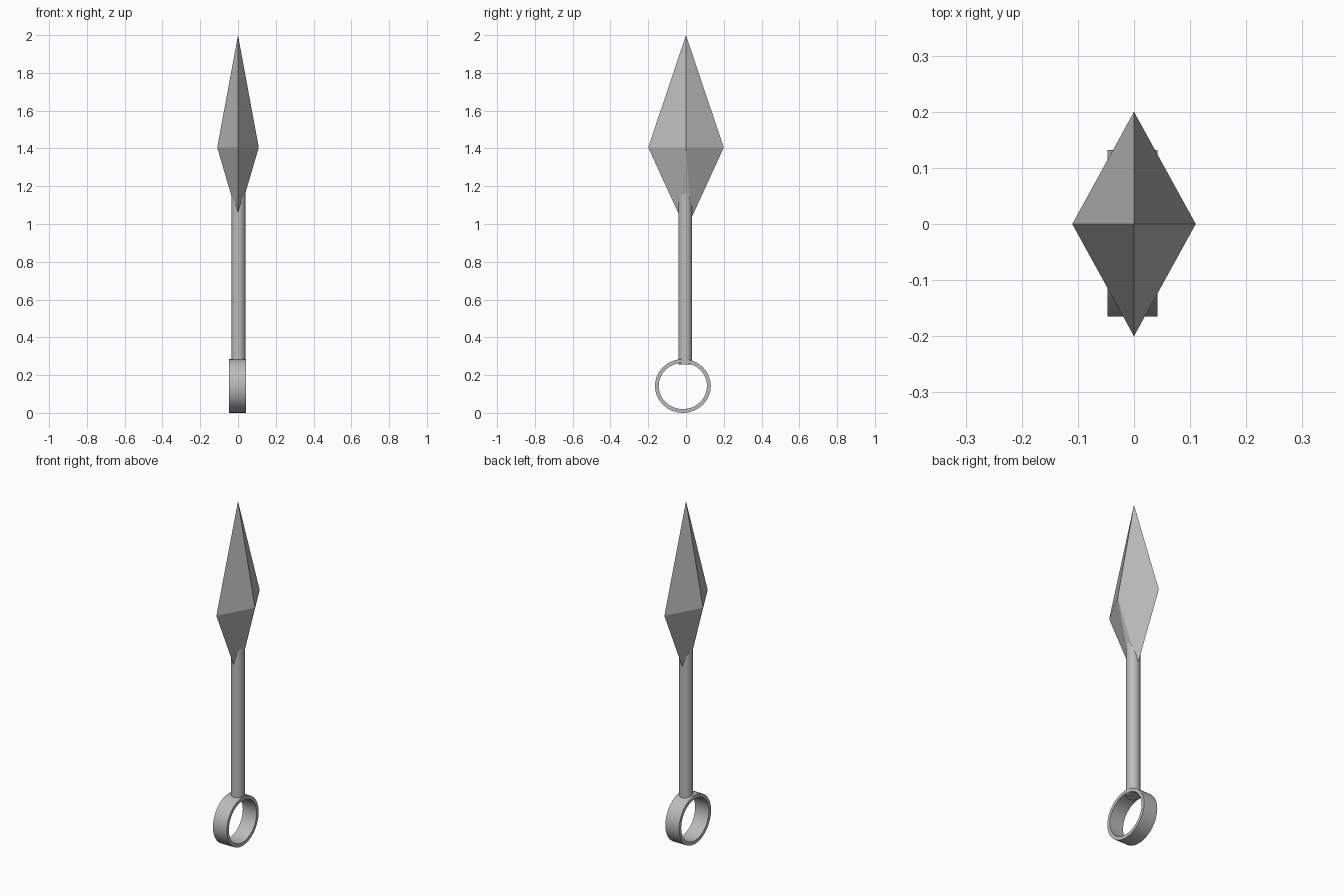
import bpy, bmesh, math
from mathutils import Matrix

cube = bpy.data.objects.get("Cube")
if cube:
    bpy.data.objects.remove(cube)

steel = bpy.data.materials.new("grey steel")
steel.use_nodes = True
grey = (0.5, 0.5, 0.5, 1)
steel.diffuse_color = grey
steel.node_tree.nodes["Principled BSDF"].inputs["Base Color"].default_value = grey


def finish(name, bm, smooth=False):
    bmesh.ops.recalc_face_normals(bm, faces=bm.faces)
    mesh = bpy.data.meshes.new(name)
    bm.to_mesh(mesh)
    bm.free()
    mesh.materials.append(steel)
    obj = bpy.data.objects.new(name, mesh)
    bpy.context.collection.objects.link(obj)
    if smooth:
        bpy.ops.object.select_all(action='DESELECT')
        obj.select_set(True)
        bpy.context.view_layer.objects.active = obj
        bpy.ops.object.shade_smooth_by_angle(angle=math.radians(35))
    return obj


# Blade: four-sided point above, pinched to a short edge inside the handle
bm = bmesh.new()
bmesh.ops.convex_hull(bm, input=[bm.verts.new(p) for p in (
    (0, 0, 2), (0.11, 0, 1.405), (-0.11, 0, 1.405),
    (0, 0.2, 1.405), (0, -0.2, 1.405),
    (0, 0.028, 1.03), (0, -0.028, 1.03))])
finish("blade", bm)

# Handle: capped round rod
bottom, top = 0.255, 1.17
bm = bmesh.new()
bmesh.ops.create_cone(bm, cap_ends=True, segments=32, radius1=0.037, radius2=0.037,
                      depth=top - bottom,
                      matrix=Matrix.Translation((0.002, -0.004, (top + bottom) / 2)))
finish("handle", bm, True)

# Ring: flat band around the x axis, slightly wider than tall
bm = bmesh.new()
sides = 32
loops = []
for x, inset in ((-0.047, 0), (0.042, 0), (0.042, 0.02), (-0.047, 0.02)):
    loop = []
    for i in range(sides):
        a = math.tau * i / sides
        loop.append(bm.verts.new((x, -0.0165 + (0.148 - inset) * math.cos(a),
                                  0.1425 + (0.1425 - inset) * math.sin(a))))
    loops.append(loop)
for k in range(4):
    a, b = loops[k], loops[(k + 1) % 4]
    for i in range(sides):
        j = (i + 1) % sides
        bm.faces.new((a[i], a[j], b[j], b[i]))
finish("pommel_ring", bm, True)
